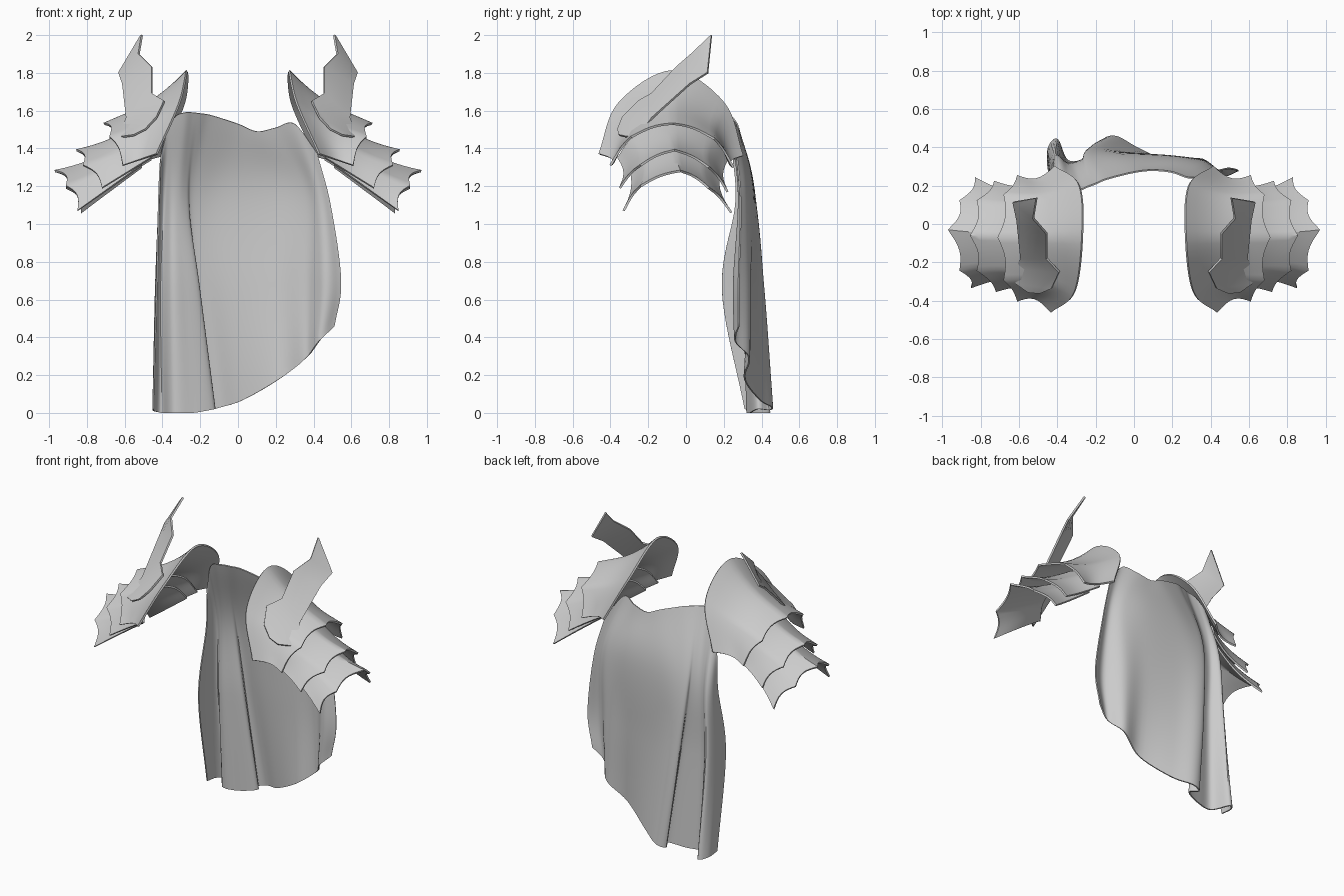
import bpy
import math
from mathutils import Vector

default_cube = bpy.data.objects.get("Cube")
if default_cube:
    bpy.data.objects.remove(default_cube, do_unlink=True)


def make_material(name, colour):
    material = bpy.data.materials.new(name)
    material.use_nodes = True
    material.diffuse_color = colour
    material.node_tree.nodes["Principled BSDF"].inputs["Base Color"].default_value = colour
    return material


plain_grey = make_material("plain grey", (0.6, 0.6, 0.6, 1))


def smooth_path(keys, steps):
    """Smooth curve through the keys, with a given number of steps per span."""
    keys = [Vector(k) for k in keys]
    padded = [2 * keys[0] - keys[1]] + keys + [2 * keys[-1] - keys[-2]]
    path = []
    for a, b, c, d in zip(padded, padded[1:], padded[2:], padded[3:]):
        for i in range(steps):
            t = i / steps
            path.append(0.5 * (2 * b + (c - a) * t
                               + (2 * a - 5 * b + 4 * c - d) * t ** 2
                               + (3 * b - a - 3 * c + d) * t ** 3))
    return path + [keys[-1]]


def scalloped_path(tips, inner, steps, scallop):
    """Rim with pointed tips, hollowed towards the inner rim between them."""
    path = []
    for i, root in enumerate(inner):
        span = min(i // steps, len(tips) - 2)
        t = i / steps - span
        p = Vector(tips[span]).lerp(Vector(tips[span + 1]), t)
        path.append(p.lerp(root, scallop * math.sin(math.pi * t)))
    return path


def build_sheet(name, rows, thickness, mirrored):
    """Skin a grid of points, thicken it and shade it."""
    width = len(rows[0])
    points = [p for row in rows for p in row]
    faces = [(r * width + c, r * width + c + 1, (r + 1) * width + c + 1, (r + 1) * width + c)
             for r in range(len(rows) - 1) for c in range(width - 1)]
    mesh = bpy.data.meshes.new(name)
    mesh.from_pydata(points, [], faces)
    mesh.materials.append(plain_grey)
    sheet = bpy.data.objects.new(name, mesh)
    bpy.context.collection.objects.link(sheet)
    solid = sheet.modifiers.new("Thickness", 'SOLIDIFY')
    solid.thickness = thickness
    solid.offset = 0
    if mirrored:
        sheet.modifiers.new("Mirror", 'MIRROR').use_mirror_merge = False
    bpy.ops.object.select_all(action='DESELECT')
    sheet.select_set(True)
    bpy.context.view_layer.objects.active = sheet
    bpy.ops.object.convert(target='MESH')
    bpy.ops.object.shade_smooth_by_angle(angle=math.radians(40))


def build_plate(name, inner_keys, tips, scallop, sag):
    """Arched shoulder plate: smooth inner rim, scalloped and flared outer rim."""
    inner = smooth_path(inner_keys, 8)
    outer = scalloped_path(tips, inner, 8, scallop)
    rows = []
    for r in range(9):
        v = r / 8
        row = [a.lerp(b, v) for a, b in zip(inner, outer)]
        base = row[0].z
        rows.append([p.lerp(Vector((p.x, -0.07, base)), sag * math.sin(math.pi * v)) for p in row])
    build_sheet(name, rows, 0.012, True)


# Shoulder plates, keys run from front to back
build_plate("upper_shoulder_plate",
            [(.43, -.46, 1.37), (.31, -.355, 1.64), (.27, -.07, 1.81), (.285, .2, 1.64), (.41, .3, 1.36)],
            [(.61, -.4, 1.31), (.68, -.29, 1.46), (.71, -.07, 1.53), (.68, .15, 1.45), (.61, .25, 1.3)],
            0.06, 0.12)
build_plate("middle_shoulder_plate",
            [(.46, -.36, 1.35), (.5, -.27, 1.46), (.52, -.07, 1.53), (.5, .13, 1.46), (.46, .22, 1.34)],
            [(.72, -.35, 1.19), (.82, -.24, 1.31), (.855, -.06, 1.39), (.82, .12, 1.3), (.73, .22, 1.17)],
            0.08, 0.1)
build_plate("lower_shoulder_plate",
            [(.51, -.3, 1.31), (.55, -.22, 1.39), (.57, -.06, 1.44), (.55, .1, 1.39), (.51, .18, 1.3)],
            [(.85, -.33, 1.07), (.91, -.24, 1.2), (.97, -.03, 1.28), (.91, .12, 1.19), (.83, .24, 1.06)],
            0.08, 0.12)

# Upright blade: paired points on its inner and outer edges, tip first
inner_edge = [(.508, .135, 2), (.525, .03, 1.9), (.455, -.05, 1.83), (.455, -.18, 1.69),
              (.39, -.25, 1.65), (.43, -.335, 1.565), (.49, -.36, 1.5)]
outer_edge = [(.514, .135, 1.995), (.63, .115, 1.8), (.61, .02, 1.74), (.59, -.18, 1.56),
              (.62, -.23, 1.49), (.615, -.31, 1.46), (.55, -.355, 1.47)]
blade_rows = [[Vector(a).lerp(Vector(b), i / 4) for i in range(5)]
              for a, b in zip(inner_edge, outer_edge)]
build_sheet("shoulder_blade_fin", blade_rows, 0.012, True)

# Cape: collar, upper back, waist and slanted hem, from its right to its left
collar = [(-.41, .25, 1.36), (-.395, .24, 1.42), (-.37, .22, 1.5), (-.33, .19, 1.57),
          (-.28, .18, 1.59), (-.24, .195, 1.59), (-.2, .21, 1.585), (-.14, .235, 1.575),
          (0, .27, 1.53), (.1, .28, 1.49), (.2, .27, 1.51), (.3, .24, 1.53), (.42, .27, 1.37)]
upper_back = [(-.42, .26, 1.1), (-.415, .32, 1.1), (-.39, .34, 1.12), (-.35, .31, 1.15),
              (-.31, .31, 1.15), (-.27, .33, 1.15), (-.255, .35, 1.15), (-.2, .36, 1.15),
              (-.05, .36, 1.18), (.2, .35, 1.18), (.35, .32, 1.18), (.43, .28, 1.15),
              (.49, .29, 1.1)]
waist = [(-.43, .19, .65), (-.435, .3, .65), (-.41, .37, .65), (-.35, .31, .65),
         (-.28, .32, .65), (-.205, .35, .65), (-.225, .4, .65), (-.165, .41, .65),
         (-.03, .375, .65), (.2, .34, .68), (.36, .335, .7), (.46, .255, .7), (.545, .28, .7)]
hem = [(-.45, .31, .02), (-.445, .4, .01), (-.4, .44, 0), (-.345, .33, 0),
       (-.24, .34, 0), (-.125, .38, .02), (-.155, .44, .015), (-.09, .455, .03),
       (.03, .39, .07), (.22, .31, .18), (.36, .335, .29), (.43, .26, .38), (.51, .28, .46)]
lines = [smooth_path(keys, 6) for keys in (collar, upper_back, waist, hem)]
columns = [smooth_path(keys, 10) for keys in zip(*lines)]
build_sheet("cape", columns, 0.008, False)
